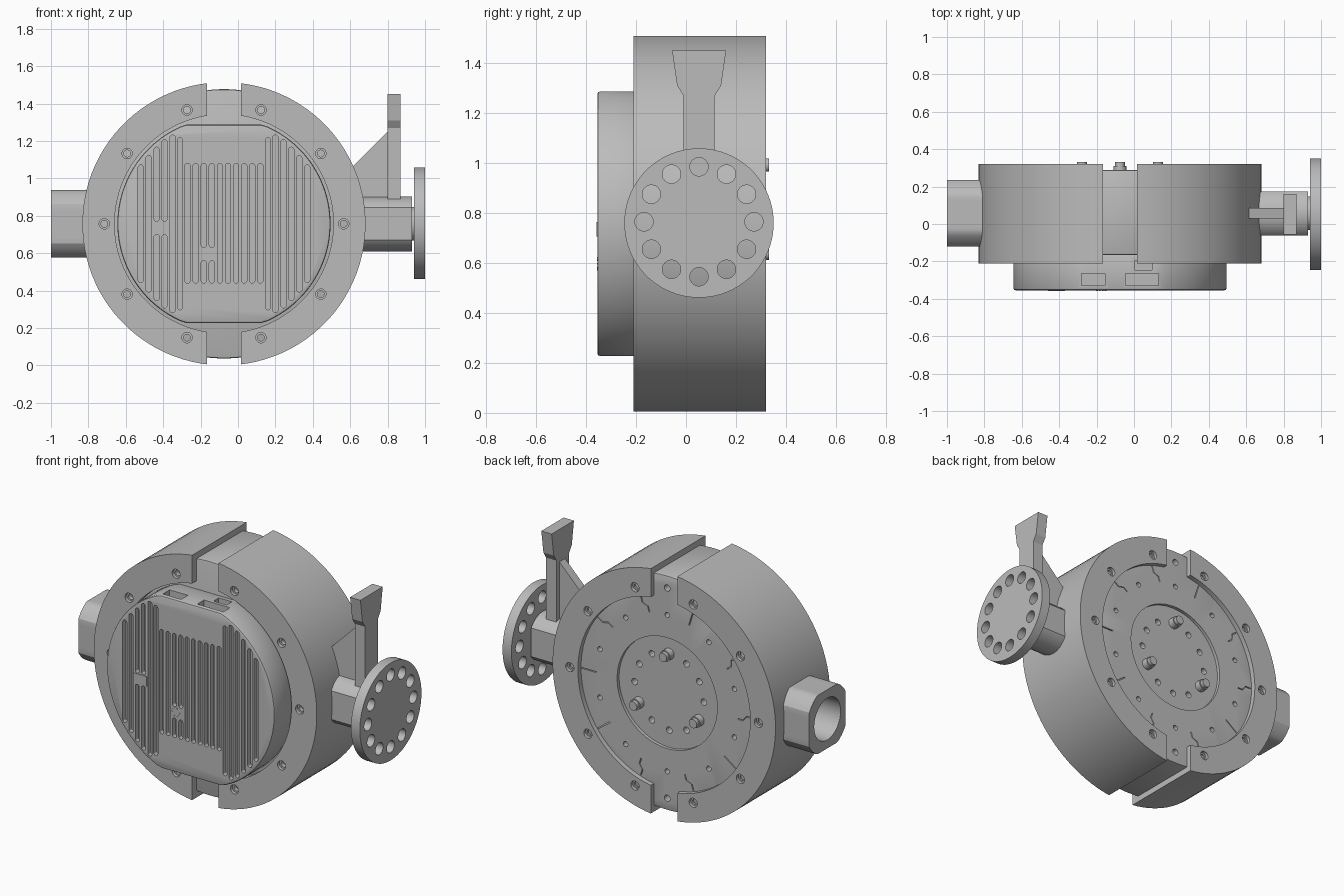
import bpy, bmesh, math

cube = bpy.data.objects.get("Cube")
if cube:
    bpy.data.objects.remove(cube, do_unlink=True)

CX, CZ, PY = -0.075, 0.757, 0.057   # housing centre and pipe axis
GAP = (-0.165, 0.015)

grey = bpy.data.materials.new("cast_grey")
grey.use_nodes = True
grey.diffuse_color = (0.5, 0.5, 0.5, 1)
grey.node_tree.nodes["Principled BSDF"].inputs["Base Color"].default_value = (0.5, 0.5, 0.5, 1)


# Profiles: lists of 2D points
def circle(u, v, r, n=24, cu=9, cv=9):
    """Circle, optionally flattened at +-cu and +-cv from its centre."""
    pts = []
    for i in range(n):
        a = math.tau * (i + 0.5) / n
        pts.append((u + max(-cu, min(cu, r * math.cos(a))),
                    v + max(-cv, min(cv, r * math.sin(a)))))
    return pts


def rect(u0, u1, v0, v1):
    return [(u0, v0), (u1, v0), (u1, v1), (u0, v1)]


def slot(u, v0, v1, r=0.014, n=6):
    arc = [math.pi * i / n for i in range(n + 1)]
    return ([(u + r * math.cos(a), v1 - r + r * math.sin(a)) for a in arc] +
            [(u - r * math.cos(a), v0 + r - r * math.sin(a)) for a in arc])


def ring_points(r, n, start=0.0, u=CX, v=CZ):
    for i in range(n):
        a = start + math.tau * i / n
        yield u + r * math.cos(a), v + r * math.sin(a)


def make(name, prisms, axis="y"):
    """Object made of prisms (profile, start, end) along one axis."""
    place = {"x": lambda u, v, d: (d, u, v),
             "y": lambda u, v, d: (u, d, v),
             "z": lambda u, v, d: (u, v, d)}[axis]
    bm = bmesh.new()
    for pts, a, b in prisms:
        lo = [bm.verts.new(place(u, v, a)) for u, v in pts]
        hi = [bm.verts.new(place(u, v, b)) for u, v in pts]
        bm.faces.new(lo)
        bm.faces.new(hi[::-1])
        for i in range(len(pts)):
            j = (i + 1) % len(pts)
            bm.faces.new((lo[j], lo[i], hi[i], hi[j]))
    bmesh.ops.recalc_face_normals(bm, faces=bm.faces)
    mesh = bpy.data.meshes.new(name)
    bm.to_mesh(mesh)
    bm.free()
    mesh.materials.append(grey)
    ob = bpy.data.objects.new(name, mesh)
    bpy.context.collection.objects.link(ob)
    return ob


def activate(ob):
    bpy.ops.object.select_all(action="DESELECT")
    ob.select_set(True)
    bpy.context.view_layer.objects.active = ob


def cut(ob, prisms, axis="y"):
    cutter = make("cutter", prisms, axis)
    activate(ob)
    mod = ob.modifiers.new("cut", "BOOLEAN")
    mod.operation, mod.solver, mod.object = "DIFFERENCE", "EXACT", cutter
    bpy.ops.object.modifier_apply(modifier=mod.name)
    bpy.data.objects.remove(cutter, do_unlink=True)


def bevel(ob, width):
    activate(ob)
    mod = ob.modifiers.new("bevel", "BEVEL")
    mod.width, mod.segments, mod.limit_method = width, 2, "ANGLE"
    mod.angle_limit = math.radians(60)
    bpy.ops.object.modifier_apply(modifier=mod.name)


def smooth(*obs):
    for ob in obs:
        activate(ob)
        bpy.ops.object.shade_smooth_by_angle(angle=math.radians(25))


# Outer ring, split by a gap at top and bottom, with ten stepped bolt holes
ring = make("outer_ring", [(circle(CX, CZ, 0.757, 96), -0.21, 0.32)])
cut(ring, [(circle(CX, CZ, 0.585, 96), -0.5, 0.5)])
cut(ring, [(rect(*GAP, -0.2, 1.8), -0.5, 0.5)])
bolts = list(ring_points(0.64, 10))
for radius, depth in ((0.028, 0.02), (0.018, 0.06)):
    cut(ring, [(circle(u, v, radius, 16), -0.3, -0.21 + depth) for u, v in bolts] +
              [(circle(u, v, radius, 16), 0.32 - depth, 0.4) for u, v in bolts])

# Inner core with recessed rear plate, rear holes and relief slits
core = make("inner_core", [(circle(CX, CZ, 0.72, 96), -0.165, 0.29)])
bevel(core, 0.01)
cut(core, [(circle(CX, CZ, 0.34, 64), 0.27, 0.4)])
holes = [(circle(u, v, 0.016, 12), 0.22, 0.4) for u, v in ring_points(0.48, 10, math.pi / 2)]
holes += [(circle(u, v, 0.02, 12), 0.22, 0.4)
          for i, (u, v) in enumerate(ring_points(0.235, 12, math.pi / 2)) if i % 4]
holes += [(circle(u, v, 0.02, 12), 0.24, 0.4) for u, v in ring_points(0.645, 2, math.pi / 2)]
for i in range(10):
    a = math.tau * i / 10
    bend = 0 if i % 3 == 0 else 0.03
    path = [(0.58, 0), (0.54, 0), (0.515, bend), (0.48, bend)]
    side = [(r, t - 0.003) for r, t in path] + [(r, t + 0.003) for r, t in path[::-1]]
    holes.append(([(CX + r * math.cos(a) - t * math.sin(a),
                    CZ + r * math.sin(a) + t * math.cos(a)) for r, t in side], 0.28, 0.4))
cut(core, holes)

# Three rear studs
studs = make("rear_studs", [p for u, v in ring_points(0.235, 3, math.pi / 2)
                            for p in ((circle(u, v, 0.034, 20), 0.26, 0.31),
                                      (circle(u, v, 0.027, 20), 0.31, 0.332))])

# Front cover with flats at top and bottom
cover = make("front_cover", [(circle(CX, CZ, 0.57, 96, cv=0.53), -0.355, -0.16)])
bevel(cover, 0.012)

# Cooling slots: tall groups on both sides, shorter group in the middle
slots = []
tall = [(0.235, 0.46), (0.275, 0.475), (0.318, 0.45), (0.36, 0.41), (0.403, 0.365), (0.445, 0.315)]
for off, half in tall:
    slots.append(slot(CX + off, CZ - half, CZ + half))
    if off in (0.318, 0.36):     # interrupted by the bridge
        slots += [slot(CX - off, CZ - half, 0.70), slot(CX - off, 0.77, CZ + half)]
    else:
        slots.append(slot(CX - off, CZ - half, CZ + half))
for i in range(10):
    x = CX + (i - 4.5) * 0.0433
    if i in (2, 3):              # interrupted by the small dial
        slots += [slot(x, 0.44, 0.56), slot(x, 0.63, 1.08)]
    else:
        slots.append(slot(x, 0.44, 1.08))
cut(cover, [(s, -0.4, -0.325) for s in slots])

# Pockets in the top flat
cut(cover, [(rect(-0.28, -0.155, -0.33, -0.265), 1.23, 1.4),
            (rect(-0.045, 0.13, -0.33, -0.265), 1.23, 1.4),
            (rect(0.005, 0.095, -0.245, -0.195), 1.25, 1.4)], "z")

bridge = make("slot_bridge", [(rect(-0.46, -0.37, 0.705, 0.765), -0.358, -0.35)])
dial = make("small_dial", [(circle(u, v, 0.004, 8), -0.357, -0.35)
                           for u, v in ring_points(0.025, 10, 0, -0.175, 0.597)])

# Left pipe: squared outside with a round bore
left = make("inlet_pipe", [(circle(PY, CZ, 0.205, 64, 0.178, 0.18), -1.0, -0.7)], "x")
cut(left, [(circle(PY, CZ, 0.128, 48), -1.1, -0.75)], "x")

# Right pipe, neck and drilled flange
right = make("outlet_pipe", [(circle(PY, CZ, 0.147, 64, 0.118), 0.55, 0.93)], "x")
neck = make("flange_neck", [(circle(PY, CZ, 0.09, 32), 0.92, 0.95)], "x")
flange = make("flange", [(circle(0.052, 0.76, 0.299, 72), 0.94, 1.0)], "x")
cut(flange, [(circle(u, v, 0.037, 20), 0.9, 1.1)
             for u, v in ring_points(0.22, 12, 0, 0.052, 0.765)], "x")

# Flared lever and its supporting gusset
half = [(0.0625, 0.89), (0.0625, 1.27), (0.088, 1.31), (0.108, 1.45)]
lever = make("lever", [([(0.0525 + u, v) for u, v in half] +
                        [(0.0525 - u, v) for u, v in half[::-1]], 0.80, 0.87)], "x")
gusset = make("lever_gusset", [([(0.6, 0.85), (0.81, 0.85), (0.81, 1.26), (0.6, 1.05)], 0.03, 0.085)])

smooth(ring, core, studs, cover, left, right, neck, flange)
